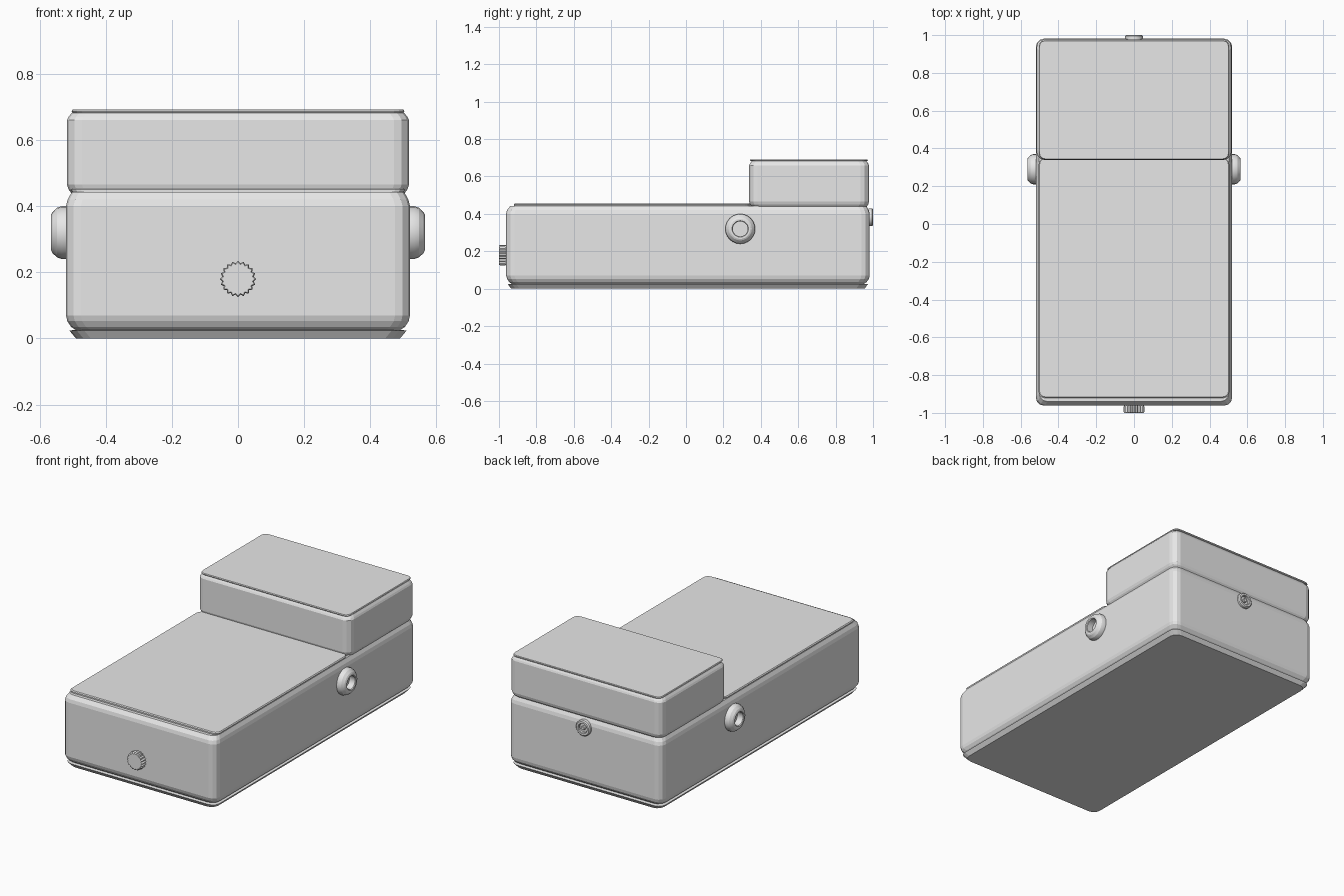
import bpy, bmesh
from math import sin, cos, pi, radians
from mathutils import Matrix, Vector

cube = bpy.data.objects.get("Cube")
if cube:
    bpy.data.objects.remove(cube, do_unlink=True)

GREY = (0.8, 0.8, 0.8, 1)
grey = bpy.data.materials.new("plain grey")
grey.use_nodes = True
grey.diffuse_color = GREY
grey.node_tree.nodes["Principled BSDF"].inputs["Base Color"].default_value = GREY


def loft(name, rings, matrix=Matrix()):
    """Skin a stack of closed rings and cap both ends."""
    bm = bmesh.new()
    loops = [[bm.verts.new(matrix @ Vector(p)) for p in ring] for ring in rings]
    n = len(loops[0])
    for a, b in zip(loops, loops[1:]):
        for i in range(n):
            j = (i + 1) % n
            bm.faces.new((a[i], a[j], b[j], b[i]))
    bm.faces.new(loops[0])
    bm.faces.new(loops[-1])
    bmesh.ops.recalc_face_normals(bm, faces=bm.faces)
    mesh = bpy.data.meshes.new(name)
    bm.to_mesh(mesh)
    bm.free()
    mesh.materials.append(grey)
    obj = bpy.data.objects.new(name, mesh)
    bpy.context.collection.objects.link(obj)
    return obj


def rounded_rect(half_x, y0, y1, z, radius=0.045, steps=3):
    points = []
    corners = ((1, y1 - radius), (-1, y1 - radius), (-1, y0 + radius), (1, y0 + radius))
    for quarter, (side, cy) in enumerate(corners):
        for k in range(steps + 1):
            a = (quarter + k / steps) * pi / 2
            points.append((side * (half_x - radius) + radius * cos(a), cy + radius * sin(a), z))
    return points


def box(name, levels, radius=0.045):
    """Rounded box from (half width, front, back, height) levels."""
    return loft(name, [rounded_rect(*level, radius) for level in levels])


def turned(name, profile, matrix, sides, tooth=0.0):
    """Part turned about local z from (radius, height) points; tooth notches alternate sides."""
    rings = []
    for r, h in profile:
        ring = []
        for i in range(sides):
            a = 2 * pi * i / sides
            rr = r - tooth * (i % 2)
            ring.append((rr * cos(a), rr * sin(a), h))
        rings.append(ring)
    return loft(name, rings, matrix)


# Main enclosure
box("base_plate", [(0.49, -0.935, 0.955, 0), (0.51, -0.952, 0.972, 0.024),
                   (0.49, -0.935, 0.955, 0.026)])
box("lower_body", [(0.49, -0.93, 0.95, 0.025), (0.505, -0.945, 0.965, 0.035),
                   (0.516, -0.956, 0.978, 0.052), (0.52, -0.962, 0.982, 0.07),
                   (0.52, -0.962, 0.982, 0.4), (0.515, -0.957, 0.977, 0.42),
                   (0.503, -0.94, 0.965, 0.442)])
box("top_pad", [(0.5, -0.92, 0.345, 0.44), (0.505, -0.92, 0.345, 0.45),
                (0.5, -0.915, 0.345, 0.455)], 0.03)

# Raised rear block with its lid
box("rear_block", [(0.503, 0.35, 0.965, 0.438), (0.512, 0.342, 0.974, 0.45),
                   (0.517, 0.338, 0.978, 0.465), (0.517, 0.338, 0.978, 0.66),
                   (0.512, 0.343, 0.974, 0.67), (0.502, 0.352, 0.965, 0.683)])
box("rear_lid", [(0.5, 0.345, 0.97, 0.682), (0.503, 0.342, 0.972, 0.687),
                 (0.5, 0.345, 0.97, 0.692)], 0.03)

# Side sockets: domed collars with a hollow centre
for side, label in ((1, "left"), (-1, "right")):
    place = Matrix.Translation((side * 0.515, 0.29, 0.32)) @ Matrix.Rotation(side * pi / 2, 4, "Y")
    turned(label + "_socket",
           [(0.08, 0), (0.08, 0.018), (0.075, 0.032), (0.062, 0.046), (0.054, 0.05),
            (0.044, 0.05), (0.04, 0.046), (0.04, 0.008)], place, 24)

# Ribbed thumbscrew on the front
front = Matrix.Translation((0, -0.955, 0.18)) @ Matrix.Rotation(pi / 2, 4, "X")
turned("front_thumbscrew", [(0.05, 0), (0.055, 0.012), (0.055, 0.04), (0.051, 0.045)],
       front, 40, 0.007)

# Power socket on the back: ring with a centre pin
back = Matrix.Translation((0, 0.975, 0.382)) @ Matrix.Rotation(-pi / 2, 4, "X")
turned("power_socket", [(0.048, 0), (0.048, 0.019), (0.042, 0.025), (0.031, 0.025),
                        (0.028, 0.021), (0.028, 0.009)], back, 24)
turned("power_pin", [(0.012, 0), (0.012, 0.02), (0.009, 0.023)], back, 12)

# Smooth the small turned parts, keeping their edges crisp
bpy.ops.object.select_all(action="DESELECT")
for obj in bpy.context.collection.objects:
    if obj.name.endswith(("socket", "pin")):
        obj.select_set(True)
        bpy.context.view_layer.objects.active = obj
bpy.ops.object.shade_smooth_by_angle(angle=radians(20))
